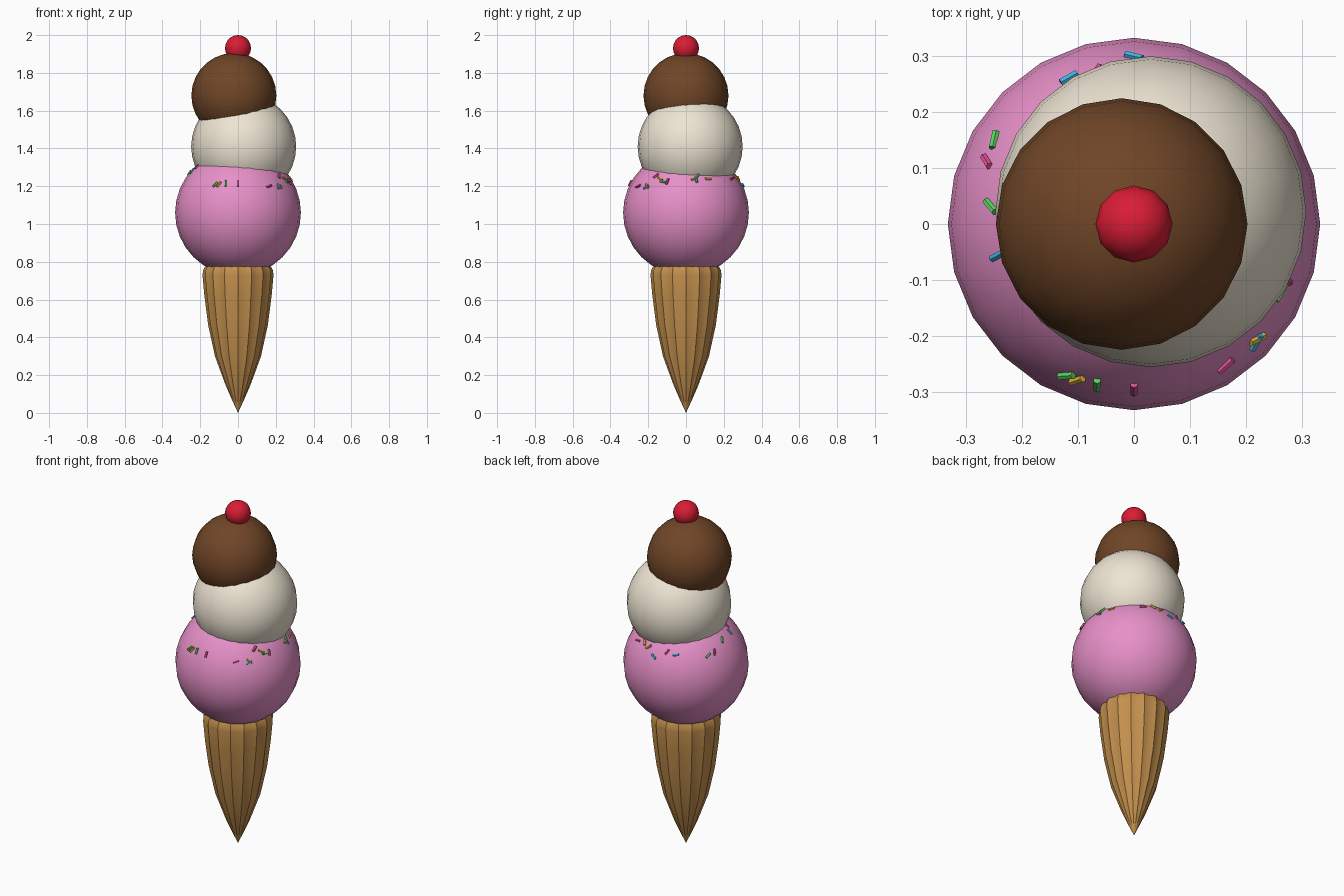
import bpy
import math
from mathutils import Vector, Matrix

if "Cube" in bpy.data.objects:
    bpy.data.objects.remove(bpy.data.objects["Cube"])


def material(name, rgb):
    m = bpy.data.materials.new(name)
    m.diffuse_color = (*rgb, 1)
    m.use_nodes = True
    m.node_tree.nodes["Principled BSDF"].inputs["Base Color"].default_value = m.diffuse_color
    return m


def ball(name, loc, r, seg, rings, mat):
    bpy.ops.mesh.primitive_uv_sphere_add(segments=seg, ring_count=rings, radius=r, location=loc)
    ob = bpy.context.object
    ob.name = name
    ob.data.materials.append(mat)
    bpy.ops.object.shade_smooth()
    return ob


# Fluted cone: profile of (radius, z), every other column pulled in as a groove
profile = [(0.03, 0.065), (0.065, 0.145), (0.122, 0.30), (0.158, 0.465),
           (0.178, 0.62), (0.188, 0.73), (0.185, 0.755), (0.175, 0.775), (0.15, 0.78)]
N = 32
verts = [(0, 0, 0)]
for r, z in profile:
    for i in range(N):
        a = 2 * math.pi * i / N
        rr = r * (1.0 if i % 2 == 0 else 0.94)
        verts.append((rr * math.cos(a), rr * math.sin(a), z))
faces = [(0, 1 + (i + 1) % N, 1 + i) for i in range(N)]
for k in range(len(profile) - 1):
    for i in range(N):
        j = (i + 1) % N
        a, b = 1 + k * N, 1 + (k + 1) * N
        faces.append((a + i, a + j, b + j, b + i))
mesh = bpy.data.meshes.new("cone")
mesh.from_pydata(verts, [], faces)
mesh.materials.append(material("wafer", (0.55, 0.28, 0.075)))
cone = bpy.data.objects.new("cone", mesh)
bpy.context.collection.objects.link(cone)
bpy.context.view_layer.objects.active = cone
cone.select_set(True)
bpy.ops.object.shade_smooth_by_angle(angle=math.radians(40))

# Scoops and cherry
C, R = Vector((0, 0, 1.06)), 0.333
ball("strawberry_scoop", C, R, 24, 16, material("strawberry", (0.8, 0.28, 0.58)))
ball("vanilla_scoop", (0.03, 0.022, 1.41), 0.278, 24, 16, material("vanilla", (0.85, 0.78, 0.65)))
ball("chocolate_scoop", (-0.022, 0, 1.68), 0.225, 20, 14, material("chocolate", (0.16, 0.06, 0.02)))
ball("cherry", (0, 0, 1.931), 0.069, 12, 10, material("cherry_red", (0.7, 0.012, 0.035)))

# Sprinkles lying on the strawberry scoop: (angle, z, twist, colour)
colours = {
    "g": material("green_sprinkle", (0.1, 0.65, 0.12)),
    "p": material("pink_sprinkle", (0.75, 0.08, 0.3)),
    "b": material("blue_sprinkle", (0.05, 0.45, 0.75)),
    "y": material("yellow_sprinkle", (0.75, 0.45, 0.04)),
}
sprinkles = [
    (149, 1.22, 35, "g"), (157, 1.23, 70, "p"), (173, 1.27, 60, "g"), (193, 1.28, 100, "b"),
    (246, 1.21, 50, "g"), (250, 1.21, 60, "y"), (257, 1.215, 95, "g"), (270, 1.215, 90, "p"),
    (303, 1.20, 20, "p"), (316, 1.195, 30, "b"), (317, 1.20, 140, "y"), (324, 1.255, 50, "p"),
    (331, 1.24, 150, "y"), (335, 1.225, 170, "g"), (340, 1.225, 80, "p"), (9, 1.24, 20, "y"),
    (11, 1.235, 100, "b"), (13, 1.255, 60, "g"), (25, 1.24, 0, "y"), (60, 1.24, 15, "p"),
    (72, 1.25, 130, "y"), (80, 1.24, 40, "y"), (90, 1.205, 150, "b"), (104, 1.24, 60, "p"),
    (114, 1.23, 10, "b"), (198, 1.305, 90, "p"),
]
for n, (ang, z, twist, col) in enumerate(sprinkles):
    a, t = math.radians(ang), math.radians(twist)
    h = z - C.z
    r = math.sqrt(R * R - h * h)
    p = Vector((r * math.cos(a), r * math.sin(a), h))
    normal = p.normalized()
    east = Vector((-math.sin(a), math.cos(a), 0))
    axis = east * math.cos(t) + normal.cross(east) * math.sin(t)
    bpy.ops.mesh.primitive_cylinder_add(vertices=6, radius=0.007, depth=0.034)
    ob = bpy.context.object
    ob.name = f"sprinkle_{n + 1}"
    ob.matrix_world = Matrix.Translation(C + p) @ axis.to_track_quat('Z', 'Y').to_matrix().to_4x4()
    ob.data.materials.append(colours[col])
